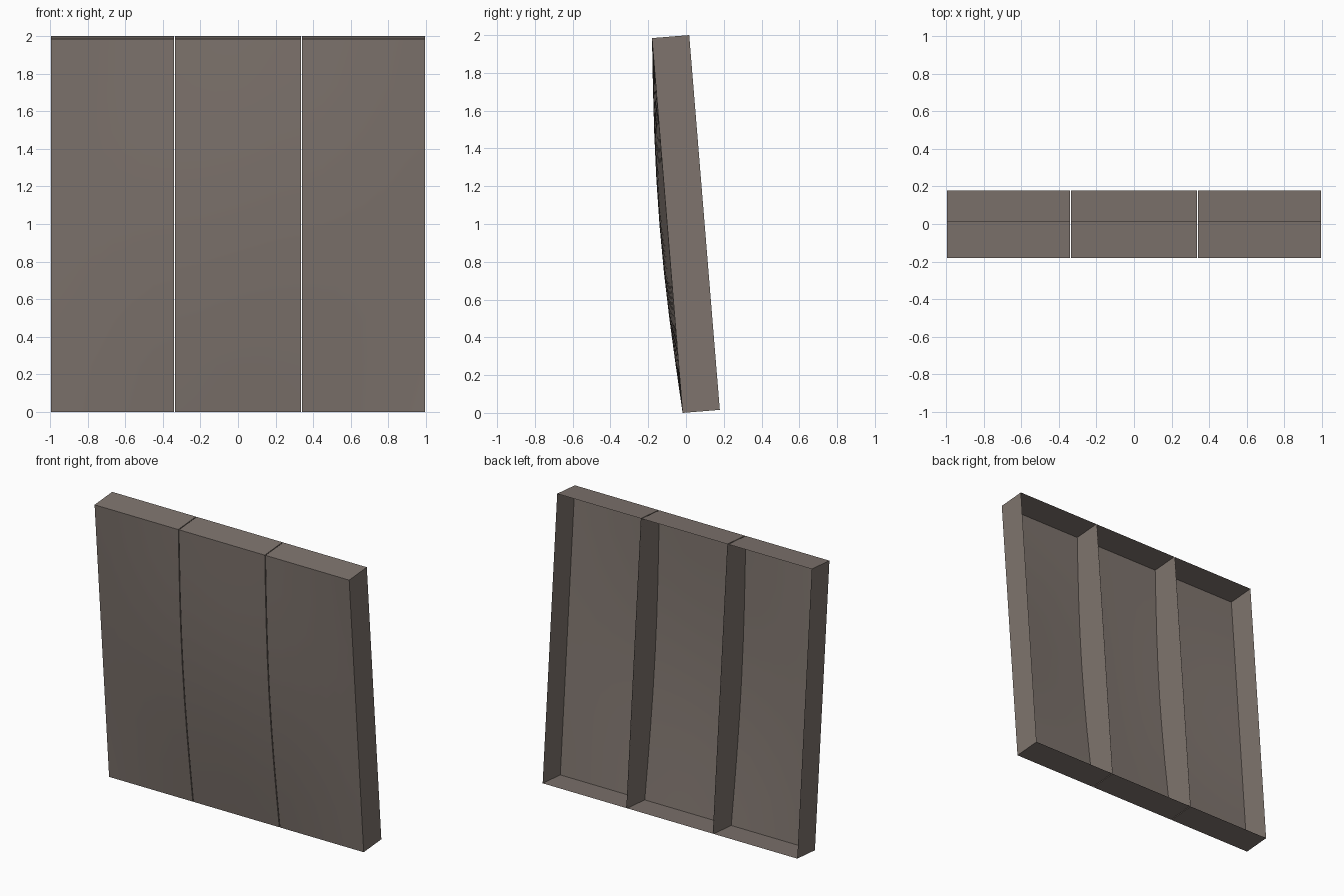
import bpy, bmesh, math
from mathutils import Vector

if "Cube" in bpy.data.objects:
    bpy.data.objects.remove(bpy.data.objects["Cube"])

FOOT = Vector((0, -0.018, 0))          # lower front edge
UP = Vector((0, -0.162, 1.984))        # leaning height direction
BACK = Vector((0, 0.197, 0.016))       # depth direction
HALF_W, BULGE = 0.995, 0.041
NX, NZ = 6, 8


def front_point(x, t):
    # the bulge spans the whole three-panel front and fades at its border
    b = BULGE * math.cos(math.pi / 2 * x / HALF_W) * math.sin(math.pi * t)
    return FOOT + UP * t + Vector((x, 0, 0)) - BACK.normalized() * b


def back_point(x, t):
    return FOOT + UP * t + BACK + Vector((x, 0, 0))


def panel(name, x0, x1):
    bm = bmesh.new()
    xs = [x0 + (x1 - x0) * i / NX for i in range(NX + 1)]
    grid = [[bm.verts.new(front_point(x, j / NZ)) for x in xs] for j in range(NZ + 1)]
    # bulged front skin
    for j in range(NZ):
        for i in range(NX):
            bm.faces.new((grid[j][i], grid[j][i + 1], grid[j + 1][i + 1], grid[j + 1][i]))
    # four rim walls, open at the back
    rim = [(i, 0) for i in range(NX)] + [(NX, j) for j in range(NZ)]
    rim += [(i, NZ) for i in range(NX, 0, -1)] + [(0, j) for j in range(NZ, 0, -1)]
    back = [bm.verts.new(back_point(xs[i], j / NZ)) for i, j in rim]
    front = [grid[j][i] for i, j in rim]
    for k in range(len(rim)):
        n = (k + 1) % len(rim)
        bm.faces.new((front[n], front[k], back[k], back[n]))
    me = bpy.data.meshes.new(name)
    bm.to_mesh(me)
    bm.free()
    ob = bpy.data.objects.new(name, me)
    bpy.context.collection.objects.link(ob)
    mat = bpy.data.materials.get("taupe") or bpy.data.materials.new("taupe")
    mat.diffuse_color = (0.21, 0.175, 0.155, 1)
    mat.use_nodes = True
    mat.node_tree.nodes["Principled BSDF"].inputs["Base Color"].default_value = mat.diffuse_color
    me.materials.append(mat)
    bpy.ops.object.select_all(action='DESELECT')
    ob.select_set(True)
    bpy.context.view_layer.objects.active = ob
    bpy.ops.object.shade_smooth_by_angle(angle=math.radians(30))


# three panels side by side with narrow gaps
panel("left_panel", -HALF_W, -0.341)
panel("middle_panel", -0.335, 0.335)
panel("right_panel", 0.341, HALF_W)
